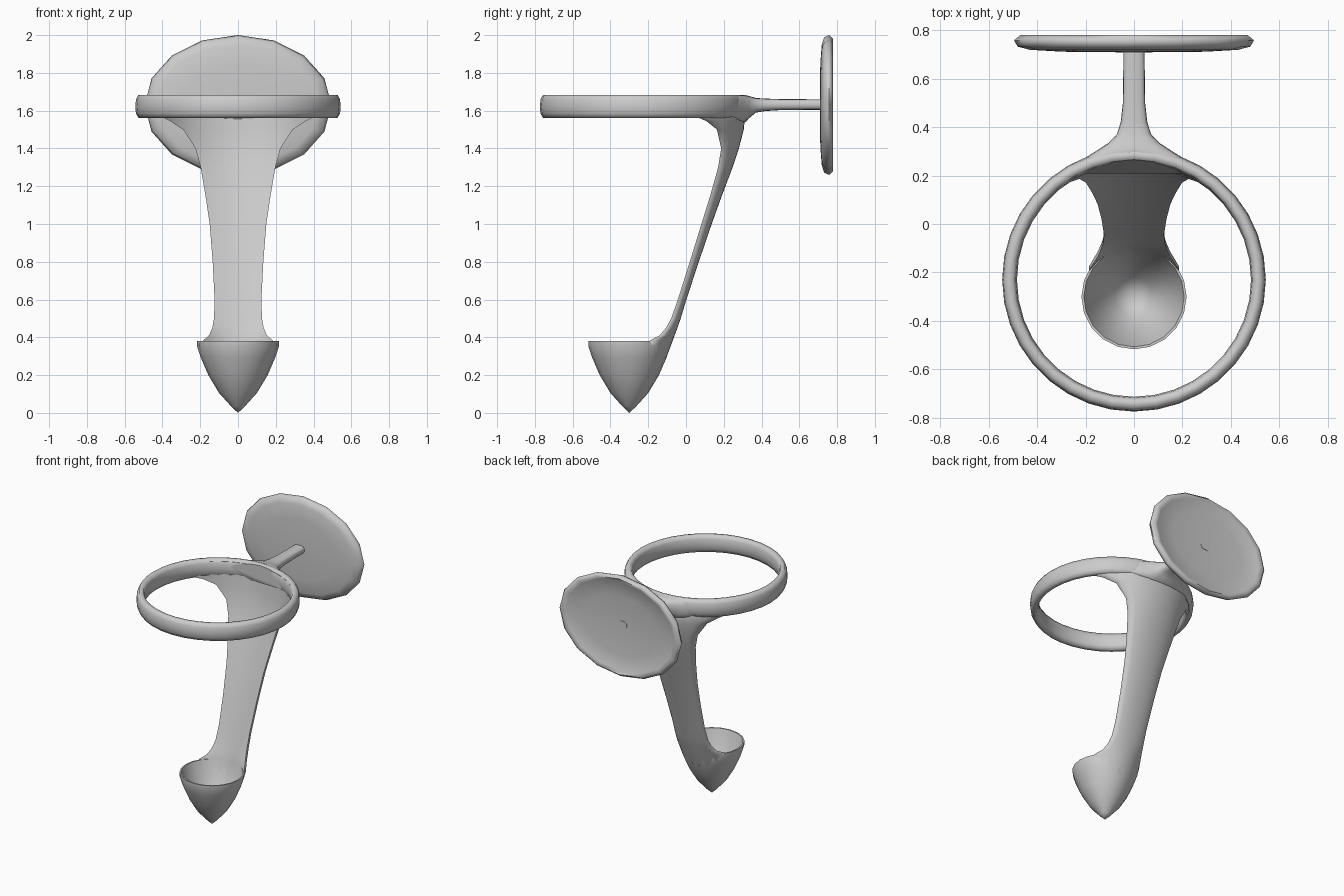
import bpy, bmesh, math


def loft(name, sections, wrap=False, angle=40):
    """Skin closed loops of points; wrap joins last loop to first, else ends are capped."""
    bm = bmesh.new()
    rows = [[bm.verts.new(p) for p in s] for s in sections]
    n = len(rows[0])
    for i in range(len(rows) if wrap else len(rows) - 1):
        a, b = rows[i], rows[(i + 1) % len(rows)]
        for j in range(n):
            k = (j + 1) % n
            bm.faces.new((a[j], a[k], b[k], b[j]))
    if not wrap:
        bm.faces.new(rows[0])
        bm.faces.new(rows[-1])
    bmesh.ops.remove_doubles(bm, verts=bm.verts, dist=0.0005)
    bmesh.ops.recalc_face_normals(bm, faces=bm.faces)
    me = bpy.data.meshes.new(name)
    bm.to_mesh(me)
    bm.free()
    ob = bpy.data.objects.new(name, me)
    bpy.context.collection.objects.link(ob)
    bpy.ops.object.select_all(action='DESELECT')
    ob.select_set(True)
    bpy.context.view_layer.objects.active = ob
    bpy.ops.object.shade_smooth_by_angle(angle=math.radians(angle))
    return ob


def revolve(name, profile, sides, place, **kw):
    steps = [2 * math.pi * i / sides for i in range(sides)]
    return loft(name, [[place(r, h, math.cos(a), math.sin(a)) for r, h in profile]
                       for a in steps], wrap=True, **kw)


# Holding ring
revolve("holding_ring",
        [(0.488, 1.585), (0.483, 1.62), (0.488, 1.66), (0.499, 1.684), (0.527, 1.684),
         (0.540, 1.66), (0.544, 1.62), (0.540, 1.585), (0.527, 1.561), (0.499, 1.561)],
        36, lambda r, h, c, s: (r * c, -0.23 + r * s, h), angle=80)

# Pointed hollow cup
revolve("nozzle_cup",
        [(0, 0), (0.035, 0.033), (0.10, 0.105), (0.157, 0.2), (0.198, 0.295), (0.216, 0.35),
         (0.217, 0.38), (0.207, 0.38), (0.18, 0.295), (0.135, 0.2), (0.08, 0.115), (0, 0.05)],
        20, lambda r, h, c, s: (r * s, -0.3 - r * c, h), angle=60)

# Oval wall plate, dished at the back
revolve("wall_plate",
        [(0, 0.708), (0.6, 0.711), (0.87, 0.719), (0.97, 0.732), (1, 0.758),
         (0.95, 0.779), (0.89, 0.767), (0.6, 0.755), (0, 0.744)],
        16, lambda r, h, c, s: (0.495 * r * s, h, 1.63 + 0.37 * r * c), angle=75)

# Curved stem: z, half width, back y at centre, thickness, bend radius
STEM = [(1.67, 0.43, 0.295, 0.035, 0.5), (1.575, 0.42, 0.305, 0.045, 0.5),
        (1.545, 0.36, 0.31, 0.055, 0.5), (1.5, 0.29, 0.306, 0.055, 0.5),
        (1.4, 0.225, 0.28, 0.045, 0.5), (1.3, 0.198, 0.247, 0.04, 0.5),
        (1.15, 0.172, 0.19, 0.035, 0.5), (1.0, 0.15, 0.136, 0.035, 0.5),
        (0.8, 0.134, 0.068, 0.033, 0.5), (0.6, 0.124, 0.002, 0.033, 0.5),
        (0.5, 0.127, -0.028, 0.033, 0.4), (0.45, 0.136, -0.045, 0.033, 0.31),
        (0.41, 0.153, -0.06, 0.031, 0.25), (0.383, 0.185, -0.07, 0.027, 0.225),
        (0.3, 0.165, -0.101, 0.018, 0.197), (0.2, 0.11, -0.147, 0.012, 0.155)]
N = 12


def stem_section(z, w, yb, th, R):
    ts = [-1 + 2 * i / N for i in range(N + 1)]
    sag = [R - math.sqrt(R * R - (w * t) ** 2) for t in ts]
    back = [(w * t, yb - s - 0.25 * th * t ** 4, z) for t, s in zip(ts, sag)]
    front = [(w * t, yb - th - s + 0.1 * th * t ** 4, z) for t, s in zip(ts, sag)]
    return back + front[::-1]


loft("stem", [stem_section(*r) for r in STEM], angle=75)

# Flared arm to the wall plate: centre y, half width, bottom z, top z, bend around the ring
ARM = [(0.285, 0.30, 1.55, 1.68, 0.95), (0.300, 0.23, 1.535, 1.684, 0.85),
       (0.315, 0.165, 1.54, 1.683, 0.7), (0.340, 0.105, 1.565, 1.676, 0.5),
       (0.37, 0.071, 1.590, 1.667, 0.2), (0.42, 0.055, 1.598, 1.664, 0),
       (0.5, 0.046, 1.603, 1.661, 0), (0.748, 0.043, 1.605, 1.66, 0)]


def arm_section(y, w, lo, hi, bend):
    out = []
    for i in range(16):
        a = 2 * math.pi * i / 16
        c, s = math.cos(a), math.sin(a)
        x = w * math.copysign(abs(c) ** 0.7, c)
        out.append((x, y - bend * x * x,
                    (lo + hi) / 2 + (hi - lo) / 2 * math.copysign(abs(s) ** 0.7, s)))
    return out


loft("wall_arm", [arm_section(*r) for r in ARM], angle=60)
